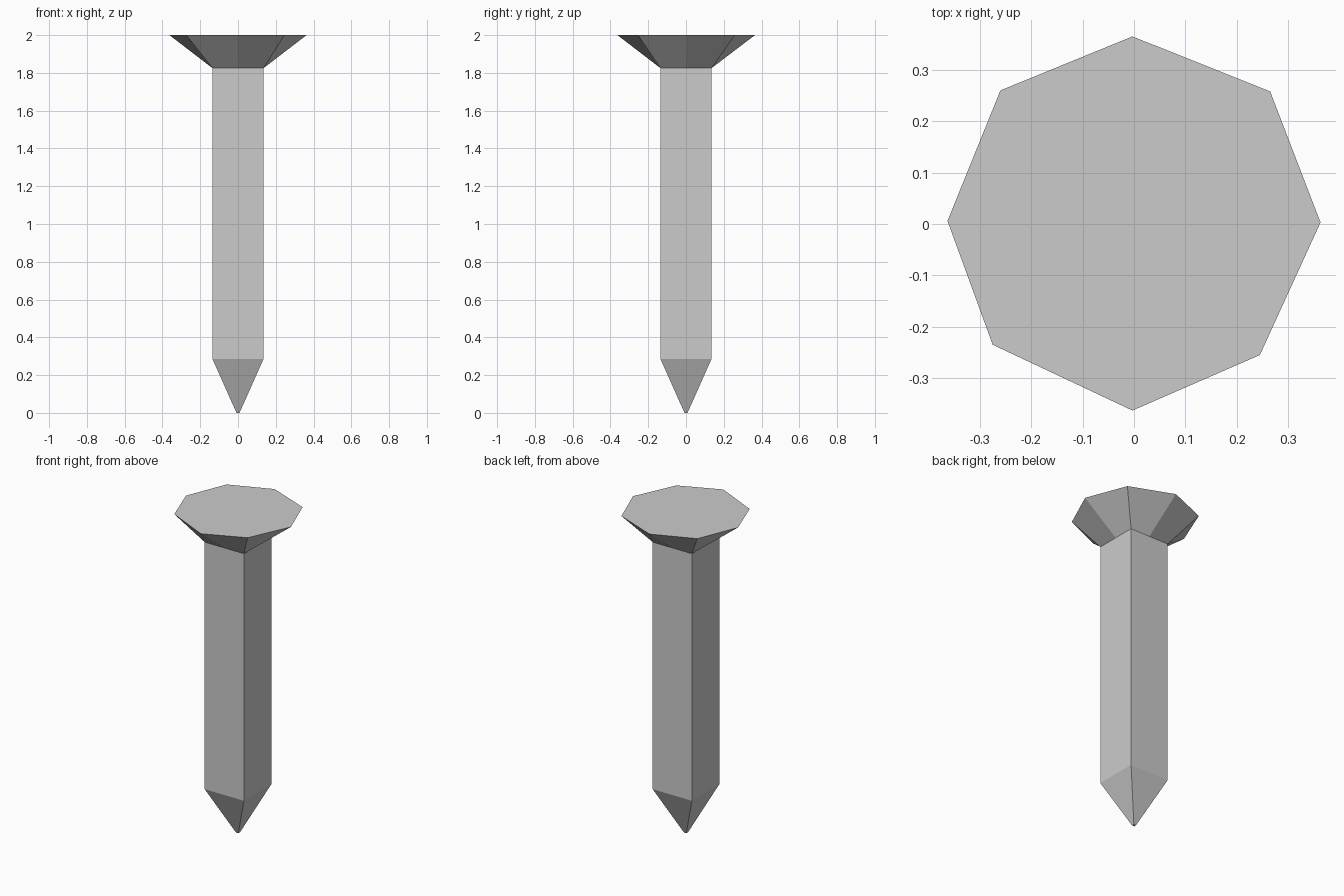
import bpy
import bmesh

cube = bpy.data.objects.get("Cube")
if cube:
    bpy.data.objects.remove(cube, do_unlink=True)

steel = bpy.data.materials.new("grey_steel")
steel.use_nodes = True
GREY = (0.6, 0.6, 0.6, 1)
steel.diffuse_color = GREY
steel.node_tree.nodes["Principled BSDF"].inputs["Base Color"].default_value = GREY

# Eight directions: corners and edge midpoints of a square
RING = [(0, -1), (1, -1), (1, 0), (1, 1), (0, 1), (-1, 1), (-1, 0), (-1, -1)]


def square(half, z):
    return [(x * half, y * half, z) for x, y in RING]


def loft(name, rings, cap_start=False, cap_end=False):
    """Join matching rings, listed bottom to top, with flat quads."""
    bm = bmesh.new()
    loops = [[bm.verts.new(p) for p in ring] for ring in rings]
    n = len(RING)
    for low, high in zip(loops, loops[1:]):
        for i in range(n):
            j = (i + 1) % n
            bm.faces.new((low[i], low[j], high[j], high[i]))
    if cap_start:
        bm.faces.new(loops[0][::-1])
    if cap_end:
        bm.faces.new(loops[-1])
    mesh = bpy.data.meshes.new(name)
    bm.to_mesh(mesh)
    bm.free()
    mesh.materials.append(steel)
    obj = bpy.data.objects.new(name, mesh)
    bpy.context.collection.objects.link(obj)


# Square shaft and its blunt pyramid point
HALF, SHOULDER, NECK, TOP = 0.135, 0.285, 1.825, 2.0
loft("point", [square(0.008, 0), square(HALF, SHOULDER)], cap_start=True)
loft("shaft", [square(HALF, SHOULDER), square(HALF, NECK)])

# Flared head, ending in a slightly uneven octagon
rim = [(-0.003, -0.363), (0.245, -0.255), (0.363, 0.003), (0.265, 0.258),
       (-0.003, 0.365), (-0.26, 0.26), (-0.363, 0.006), (-0.275, -0.235)]
loft("head", [square(HALF, NECK), [(x, y, TOP) for x, y in rim]], cap_end=True)
